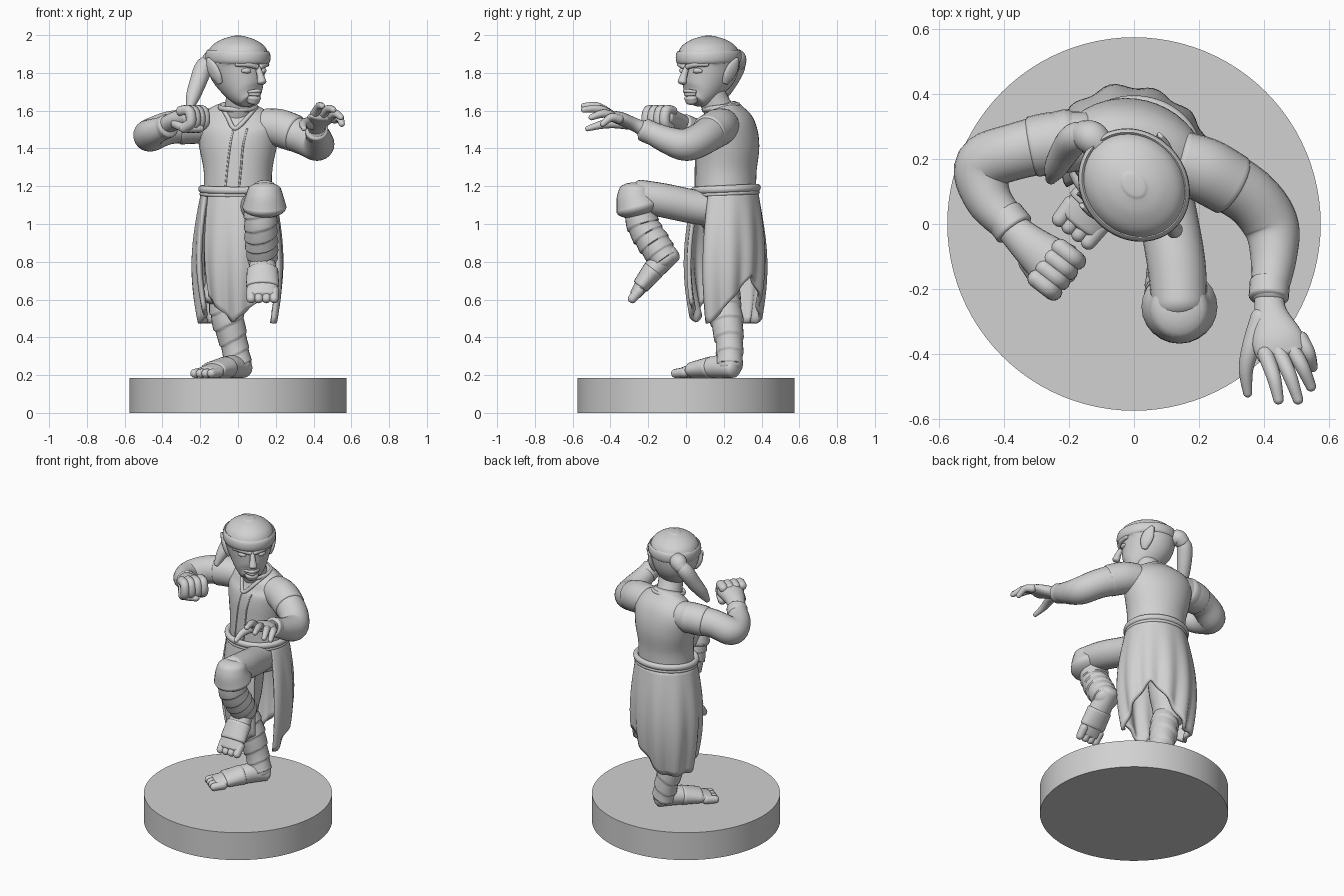
import bpy, bmesh, math
from mathutils import Vector, Matrix
from mathutils.bvhtree import BVHTree

if "Cube" in bpy.data.objects:
    bpy.data.objects.remove(bpy.data.objects["Cube"])

stone = bpy.data.materials.new("light_grey")
stone.use_nodes = True
grey = (0.64, 0.64, 0.64, 1)
stone.diffuse_color = grey
stone.node_tree.nodes["Principled BSDF"].inputs["Base Color"].default_value = grey


def finish(name, bm, sharp=60):
    bmesh.ops.recalc_face_normals(bm, faces=bm.faces)
    me = bpy.data.meshes.new(name)
    bm.to_mesh(me)
    bm.free()
    me.materials.append(stone)
    me.shade_smooth()
    me.set_sharp_from_angle(angle=math.radians(sharp))
    ob = bpy.data.objects.new(name, me)
    bpy.context.collection.objects.link(ob)
    return ob


def smooth_path(rows, steps):
    """Catmull-Rom interpolation of rows of (x, y, z, ru, rv)."""
    out = []
    for i in range(len(rows) - 1):
        a, b, c, d = (rows[max(0, min(len(rows) - 1, i + k))] for k in (-1, 0, 1, 2))
        for s in range(steps):
            t = s / steps
            out.append([q + t / 2 * (r - p + t * (2*p - 5*q + 4*r - w + t * (3*q - p - 3*r + w)))
                        for p, q, r, w in zip(a, b, c, d)])
    return out + [list(rows[-1])]


def tube(name, pts, ref=None, cap=0.6, sides=24, steps=6, wraps=0):
    """Swept elliptical tube; ru lies along ref, wraps adds bandage ridges."""
    rows = smooth_path([tuple(p) if len(p) == 5 else (*p, p[3]) for p in pts], steps)
    pos = [Vector(r[:3]) for r in rows]
    if ref is None:
        steep = abs((pos[-1] - pos[0]).normalized().z) > 0.7
        ref = (1, 0, 0) if steep else (0, 0, 1)
    last = len(rows) - 1
    rings = []
    for i, r in enumerate(rows):
        t = (pos[min(i + 1, last)] - pos[max(i - 1, 0)]).normalized()
        rings.append((pos[i], t, r[3], r[4], i / last))

    def rounded(ring, sign):
        c, t, ru, rv, f = ring
        reach = min(ru, rv) * cap * sign
        angles = [math.pi / 2 * k / 5 for k in range(1, 5)]
        return [(c + t * reach * math.sin(a), t, ru * math.cos(a), rv * math.cos(a), f) for a in angles]

    rings = rounded(rings[0], -1)[::-1] + rings + rounded(rings[-1], 1)
    bm = bmesh.new()
    loops = []
    for c, t, ru, rv, f in rings:
        u = (Vector(ref) - t * t.dot(Vector(ref))).normalized()
        v = t.cross(u)
        loop = []
        for k in range(sides):
            a = math.tau * k / sides
            g = 1 + 0.1 * ((f * wraps + 0.25 * math.cos(a)) % 1 - 0.5) if wraps else 1
            loop.append(bm.verts.new(c + g * (u * ru * math.cos(a) + v * rv * math.sin(a))))
        loops.append(loop)
    for a, b in zip(loops, loops[1:]):
        for k in range(sides):
            n = (k + 1) % sides
            bm.faces.new((a[k], a[n], b[n], b[k]))
    bm.faces.new(loops[0])
    bm.faces.new(loops[-1])
    return finish(name, bm)


def band(name, centre, rx, ry, high, thick, dip=0.0):
    """Closed strap around an ellipse."""
    x, y, z = centre
    pts = []
    for k in range(26):
        a = math.tau * k / 24
        pts.append((x + rx * math.cos(a), y + ry * math.sin(a), z + dip * math.sin(a), high, thick))
    return tube(name, pts, (0, 0, 1), sides=12, steps=3)


# Round base
bpy.ops.mesh.primitive_cylinder_add(vertices=96, radius=0.575, depth=0.185, location=(0, 0, 0.0925))
base = bpy.context.object
base.name = "base"
base.data.materials.append(stone)
bpy.ops.object.shade_smooth_by_angle()

# Torso, neck and tunic trim
twist = (1, -0.25, 0)
torso = tube("torso", [(0, .21, 1.14, .185, .16), (0, .212, 1.28, .183, .16), (0, .222, 1.42, .21, .163),
                       (0, .22, 1.52, .22, .143), (0, .205, 1.59, .17, .1), (0, .195, 1.622, .11, .075)],
             twist, cap=.2, sides=40)
tube("neck", [(0, .2, 1.55, .085), (.01, .155, 1.64, .077), (.02, .12, 1.72, .077)])
band("neck_collar", (0, .185, 1.618), .097, .092, .014, .01, .012)
surface = BVHTree.FromPolygons([v.co for v in torso.data.vertices],
                               [p.vertices[:] for p in torso.data.polygons])


def trim(name, path, r):
    hits = [surface.find_nearest(Vector(p))[0] for p in path]
    tube(name, [(*h, r) for h in hits], (0, 1, 0), sides=8)


for side, x in (("right", -.07), ("left", .015)):
    trim(side + "_front_seam", [(x + .035, .02, 1.53), (x + .015, .02, 1.42), (x, .02, 1.3), (x - .01, .02, 1.2)], .005)
trim("collar", [(-.1, .14, 1.63), (-.07, .08, 1.59), (-.025, .03, 1.53), (.05, .07, 1.58), (.1, .13, 1.63)], .012)
band("belt", (0, .21, 1.185), .193, .169, .02, .017, .008)
band("lower_belt", (0, .21, 1.16), .191, .168, .012, .013, .008)


# Skirt panels, narrower across one diagonal
def panel(name, start, end, hem, cols=60, rows=20):
    bm = bmesh.new()
    grid = []
    for i in range(cols + 1):
        t = i / cols
        a = math.radians(start + (end - start) * t)
        line = []
        for j in range(rows + 1):
            drop = (1.17 - hem(t)) * j / rows
            r = .055 * math.sin(min(drop / .7, 1) * 2.75) + .02 * drop * math.sin(a * 11)
            r -= .07 * drop * math.cos(a - math.pi / 4) ** 2
            line.append(bm.verts.new(((.185 + r) * math.cos(a), .21 + (.162 + r) * math.sin(a), 1.17 - drop)))
        grid.append(line)
    for a, b in zip(grid, grid[1:]):
        for j in range(rows):
            bm.faces.new((a[j], b[j], b[j + 1], a[j + 1]))
    ob = finish(name, bm)
    mod = ob.modifiers.new("cloth", "SOLIDIFY")
    mod.thickness = .022
    mod.offset = 0


panel("back_skirt", -32, 207,
      lambda t: .475 + .26 * max(0, 1 - abs(t - .32) / .29) + .08 * max(0, t - .85) / .15)
panel("front_skirt", 216, 297, lambda t: .48 + .24 * abs(t - .57), cols=30)
tube("hips", [(0, .21, 1.15, .17, .148), (0, .21, 1.02, .16, .138)])


# Feet with straps and toes
def foot(name, heel, toe, up, width):
    heel, toe, up = Vector(heel), Vector(toe), Vector(up).normalized()
    along = toe - heel
    side = along.cross(up).normalized()

    def at(f, h, s=0.0):
        return heel + along * f + up * h + side * s

    tube(name + "_foot", [(*at(.12, .05), width * .72, .05), (*at(.35, .06), width * .82, .06),
                          (*at(.6, .048), width * .97, .048), (*at(.87, .03), width * .97, .03)], side)
    tube(name + "_foot_strap", [(*at(.47, .056), width, .058), (*at(.74, .042), width * 1.06, .045)], side, cap=.2)
    for k in range(4):
        s = width * .49 * (k - 1.5)
        tube(f"{name}_toe_{k}", [(*at(.8, .029, s), .027), (*at(.94, .024, s), .024)], side, cap=1, sides=12)


# Standing leg
tube("right_trouser", [(-.06, .2, 1.08, .11), (-.08, .2, .8, .1), (-.09, .2, .68, .086), (-.105, .2, .6, .092)], cap=.4)
tube("right_shin_wrap", [(-.08, .2, .62, .08), (-.055, .215, .5, .087), (-.02, .23, .36, .073), (.005, .23, .25, .07)],
     steps=20, wraps=5)
foot("right", (.06, .29, .185), (-.2, -.04, .185), (0, 0, 1), .077)

# Raised leg
tube("left_thigh", [(.07, .2, 1.07, .09), (.1, .05, 1.09, .09), (.13, -.12, 1.125, .09), (.14, -.25, 1.15, .085)])
tube("left_knee", [(.14, -.265, 1.18, .09), (.14, -.265, 1.135, .104), (.14, -.255, 1.09, .117)], cap=.45)
tube("left_shin_wrap", [(.12, -.245, 1.09, .09), (.12, -.225, .99, .086), (.125, -.165, .89, .086), (.13, -.11, .81, .078)],
     steps=20, wraps=6)
foot("left", (.13, -.005, .84), (.13, -.285, .57), (0, -.66, .75), .083)

# Arms with sleeves and cuffs
tube("right_arm", [(-.2, .26, 1.52, .095), (-.36, .225, 1.51, .087), (-.465, .18, 1.47, .087),
                   (-.45, .08, 1.485, .073), (-.38, -.005, 1.515, .057)])
tube("left_arm", [(.22, .165, 1.51, .097), (.35, .09, 1.455, .09), (.42, 0, 1.42, .086),
                  (.43, -.1, 1.445, .072), (.415, -.22, 1.5, .055)])
tube("right_short_sleeve", [(-.14, .255, 1.52, .09), (-.24, .25, 1.52, .096), (-.31, .238, 1.515, .094)], cap=.2)
tube("left_short_sleeve", [(.14, .195, 1.52, .093), (.22, .165, 1.508, .1), (.3, .12, 1.48, .098)], cap=.2)
tube("right_cuff", [(-.4, .025, 1.505, .062), (-.37, -.015, 1.52, .064)], cap=.25)
tube("left_cuff", [(.418, -.18, 1.48, .062), (.415, -.225, 1.5, .062)], cap=.25)

# Clenched right hand
ahead, across, down = Vector((.79, -.61, 0)), Vector((.61, .79, 0)), Vector((0, 0, -1))
tube("fist", [(-.4, .01, 1.515, .045), (-.32, -.065, 1.55, .062, .05), (-.235, -.135, 1.562, .085, .06)], across)
for k in range(4):
    root = Vector((-.265, -.12, 1.598)) + across * .04 * (k - 1.5)
    bends = [root, root + ahead * .055, root + ahead * .065 + down * .06, root + ahead * .02 + down * .09]
    tube(f"fist_finger_{k}", [(*p, .028) for p in bends], across, cap=.9, sides=12)
tube("fist_thumb", [(-.33, -.12, 1.53, .026), (-.28, -.18, 1.51, .024), (-.2, -.16, 1.505, .02)], cap=1, sides=12)

# Open left hand
tube("palm", [(.415, -.2, 1.49, .045), (.42, -.27, 1.525, .05, .036), (.44, -.35, 1.56, .078, .034),
              (.455, -.4, 1.572, .075, .026)], (1, .25, 0))
tips = [(.445, -.54, 1.625), (.505, -.54, 1.605), (.545, -.5, 1.565), (.55, -.44, 1.53)]
for k, tip in enumerate(tips):
    root = Vector((.405 + .036 * k, -.4 + .015 * k, 1.58 - .008 * k))
    middle = (root + Vector(tip)) / 2 + Vector((.005, 0, .02))
    tube(f"finger_{k}", [(*root, .025), (*middle, .022), (*tip, .016)], cap=1, sides=12)
tube("thumb", [(.39, -.29, 1.53, .032), (.36, -.38, 1.535, .028), (.345, -.45, 1.525, .022), (.35, -.52, 1.505, .014)],
     cap=1, sides=12)

# Head, modelled facing forward and then turned
head = [
    tube("head", [(0, -.1, 1.655, .06, .05), (0, -.07, 1.69, .09, .092), (0, -.03, 1.76, .122, .138),
                  (0, 0, 1.83, .147, .168), (0, 0, 1.89, .153, .174), (0, 0, 1.94, .132, .153),
                  (0, 0, 1.975, .085, .1), (0, 0, 1.992, .035, .045)], (1, 0, 0), cap=.15, sides=36),
    band("headband", (0, 0, 1.885), .15, .172, .034, .012, .005),
    tube("nose", [(0, -.152, 1.835, .012, .015), (0, -.175, 1.79, .018), (0, -.188, 1.752, .026, .024)], sides=14),
    tube("upper_lip", [(-.042, -.13, 1.7, .008), (0, -.164, 1.705, .011), (.042, -.13, 1.7, .008)], sides=10),
    tube("lower_lip", [(-.035, -.127, 1.687, .008), (0, -.158, 1.687, .011), (.035, -.127, 1.687, .008)], sides=10),
    tube("chin", [(0, -.125, 1.668, .042, .033), (0, -.12, 1.65, .036, .03)], (1, 0, 0)),
]
for side, s in (("right", -1), ("left", 1)):
    head += [
        tube(side + "_brow", [(s * .012, -.163, 1.832, .014), (s * .06, -.149, 1.845, .016),
                              (s * .11, -.108, 1.845, .012)], sides=12),
        tube(side + "_eye", [(s * .045, -.142, 1.81, .012), (s * .06, -.136, 1.812, .015),
                             (s * .078, -.123, 1.81, .01)], sides=12),
        tube(side + "_ear", [(s * .125, .005, 1.75, .014, .02), (s * .142, .015, 1.785, .015, .036),
                             (s * .155, .035, 1.83, .014, .036), (s * .162, .06, 1.875, .007, .012)], (1, 0, 0), sides=16),
    ]
turn = Matrix.Translation((0, .12, 0)) @ Matrix.Rotation(math.radians(42), 4, "Z")
for ob in head:
    ob.data.transform(turn)

# Tied hair
tube("hair_knot", [(-.1, .235, 1.875, .045), (-.13, .265, 1.875, .052), (-.155, .275, 1.855, .045)], cap=.8)
tube("ponytail", [(-.14, .275, 1.87, .035), (-.18, .265, 1.83, .048), (-.212, .225, 1.75, .045, .045),
                  (-.24, .175, 1.67, .036), (-.255, .14, 1.61, .018)], (1, 0, 0), cap=1)
